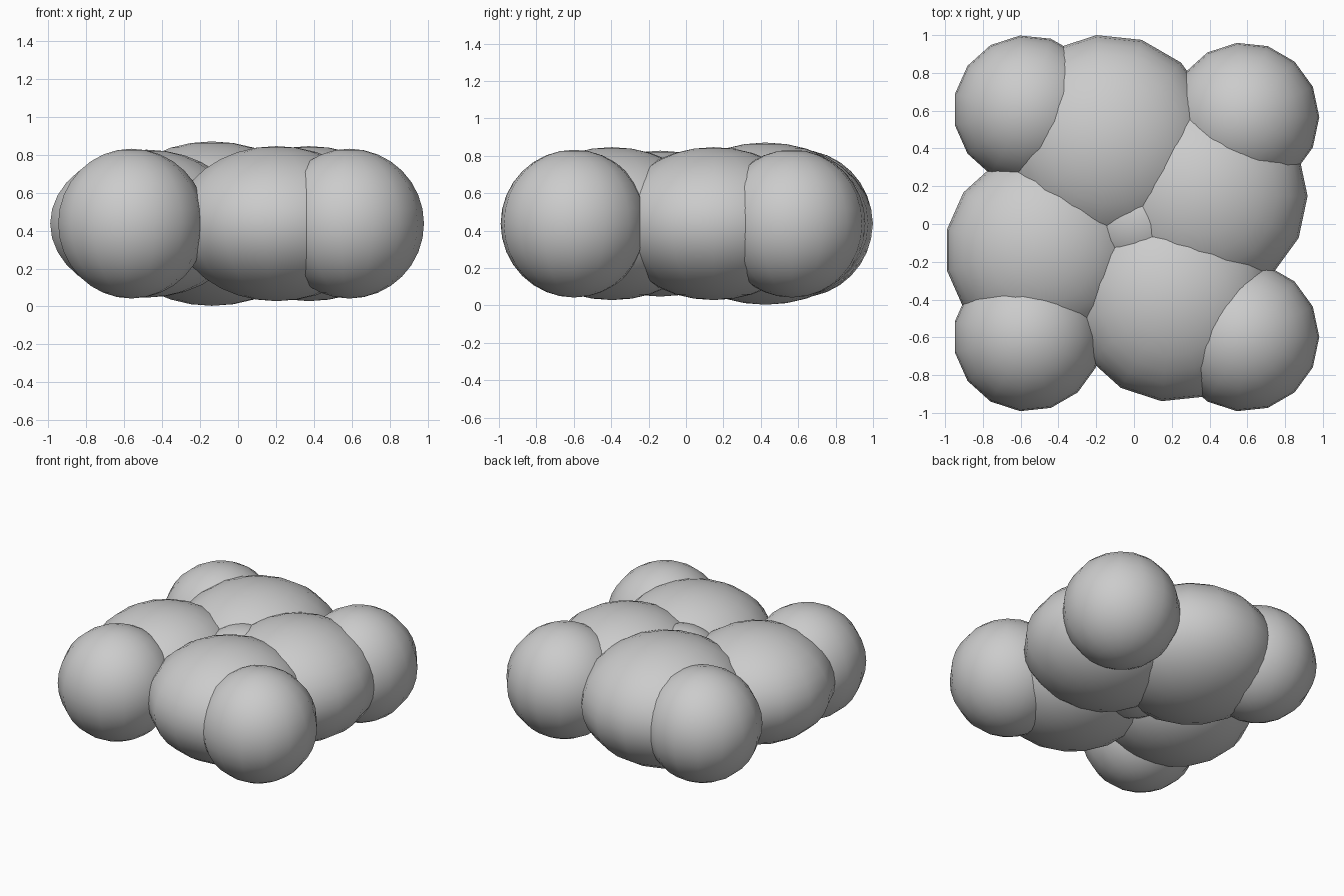
import bpy
import bmesh
from math import sin, cos, pi, tau

cube = bpy.data.objects.get("Cube")
if cube:
    bpy.data.objects.remove(cube, do_unlink=True)

grey = bpy.data.materials.new("plain grey")
grey.use_nodes = True
colour = (0.6, 0.6, 0.6, 1)
grey.diffuse_color = colour
grey.node_tree.nodes["Principled BSDF"].inputs["Base Color"].default_value = colour

MID_Z = 0.437
SEGMENTS, RINGS = 15, 16


def ball(name, x, y, radius, flatten=1.0):
    """Spin a half circle about z into a smooth, optionally flattened ball."""
    bm = bmesh.new()
    arc = [bm.verts.new((radius * sin(pi * i / RINGS), 0,
                         radius * flatten * cos(pi * i / RINGS)))
           for i in range(RINGS + 1)]
    edges = [bm.edges.new(pair) for pair in zip(arc, arc[1:])]
    bmesh.ops.spin(bm, geom=arc + edges, cent=(0, 0, 0), axis=(0, 0, 1),
                   angle=tau, steps=SEGMENTS)
    bmesh.ops.remove_doubles(bm, verts=bm.verts, dist=0.0005)
    bmesh.ops.recalc_face_normals(bm, faces=bm.faces)
    for face in bm.faces:
        face.smooth = True
    mesh = bpy.data.meshes.new(name)
    bm.to_mesh(mesh)
    bm.free()
    mesh.materials.append(grey)
    obj = bpy.data.objects.new(name, mesh)
    obj.location = (x, y, MID_Z)
    bpy.context.collection.objects.link(obj)


# Round corner lobes
for name, x, y in (("front_left", 0.586, -0.598), ("front_right", -0.562, -0.598),
                   ("back_left", 0.586, 0.566), ("back_right", -0.562, 0.605)):
    ball(name + "_corner_lobe", x, y, 0.395)

# Larger flattened lobes along the sides
for name, x, y, radius in (("front", 0.203, -0.396, 0.545), ("back", -0.138, 0.425, 0.578),
                           ("left", 0.374, 0.148, 0.545), ("right", -0.482, -0.138, 0.52)):
    ball(name + "_side_lobe", x, y, radius, 0.75)

# Small core that shows between the side lobes
ball("centre_core", 0.03, 0.02, 0.33)
